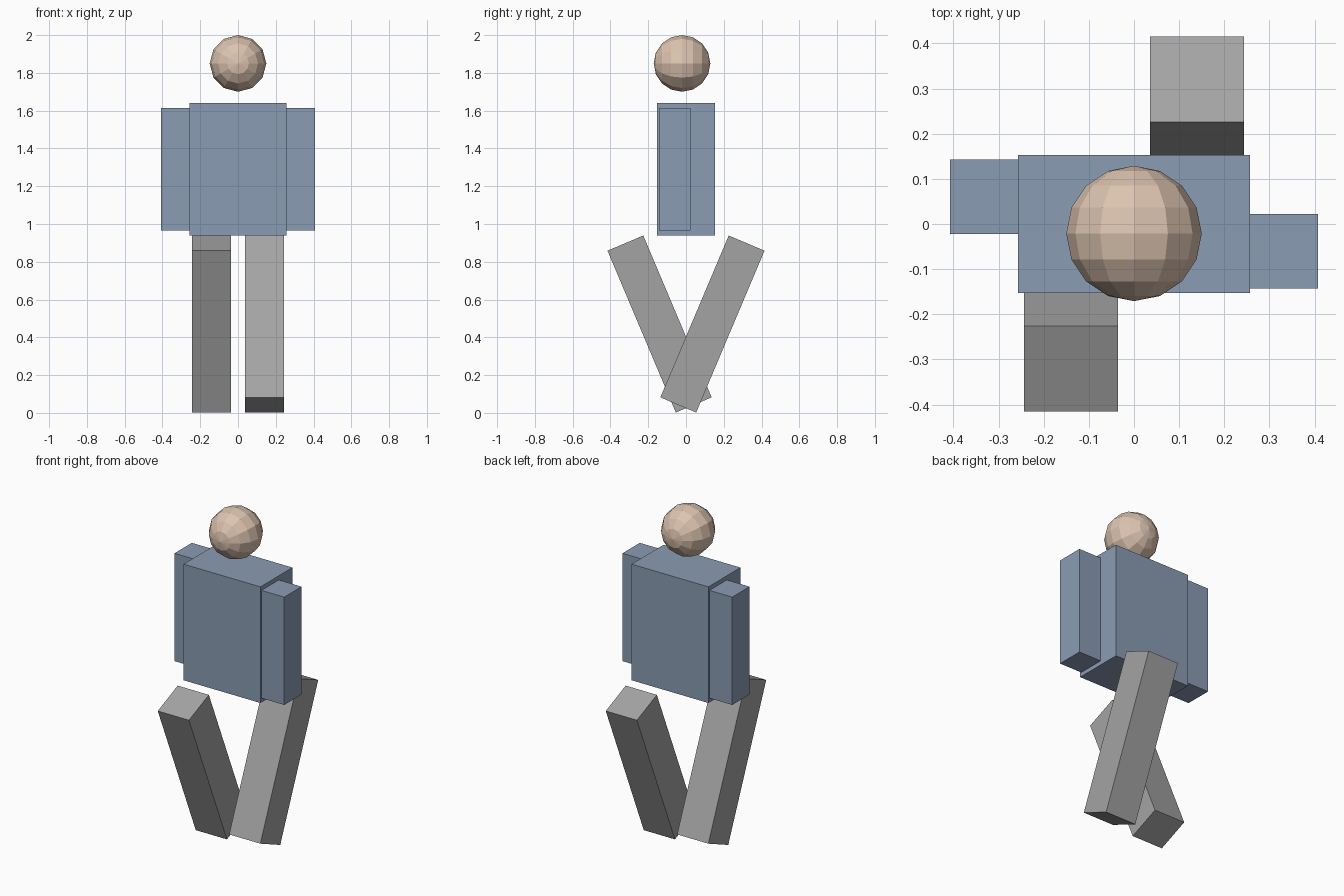
import bpy, math
from mathutils import Matrix, Vector

if "Cube" in bpy.data.objects:
    bpy.data.objects.remove(bpy.data.objects["Cube"])


def material(name, rgb):
    """Flat colour given as sRGB 0-255, stored as linear."""
    m = bpy.data.materials.new(name)
    lin = [((c / 255 + 0.055) / 1.055) ** 2.4 for c in rgb]
    m.diffuse_color = (*lin, 1)
    m.use_nodes = True
    m.node_tree.nodes["Principled BSDF"].inputs["Base Color"].default_value = m.diffuse_color
    return m


skin = material("skin", (220, 195, 175))
blue = material("dusty_blue", (138, 156, 179))
grey = material("grey", (164, 164, 164))


def box(name, center, size, mat, tilt=0):
    """Box with a tilt about the x axis."""
    bpy.ops.mesh.primitive_cube_add(size=1)
    ob = bpy.context.object
    ob.name = name
    ob.data.transform(Matrix.Translation(Vector(center))
                      @ Matrix.Rotation(tilt, 4, 'X')
                      @ Matrix.Diagonal((*size, 1)))
    ob.data.materials.append(mat)
    return ob


# Torso
box("torso", (0, 0, 1.29), (0.513, 0.305, 0.70), blue)

# Arms and striding legs, staggered front to back on each side
for side, label in ((-1, "right"), (1, "left")):
    box(label + "_arm", (side * 0.332, -side * 0.06, 1.29),
        (0.152, 0.165, 0.65), blue)
    box(label + "_leg", (side * 0.14, side * 0.14, 0.4705),
        (0.208, 0.206, 0.93), grey, -side * math.radians(22.9))

# Head: low-poly ball with its poles facing front and back
bpy.ops.mesh.primitive_uv_sphere_add(segments=12, ring_count=8, radius=0.15)
head = bpy.context.object
head.name = "head"
head.data.transform(Matrix.Translation((0, -0.021, 1.85))
                    @ Matrix.Rotation(math.pi / 2, 4, 'X'))
head.data.materials.append(skin)
